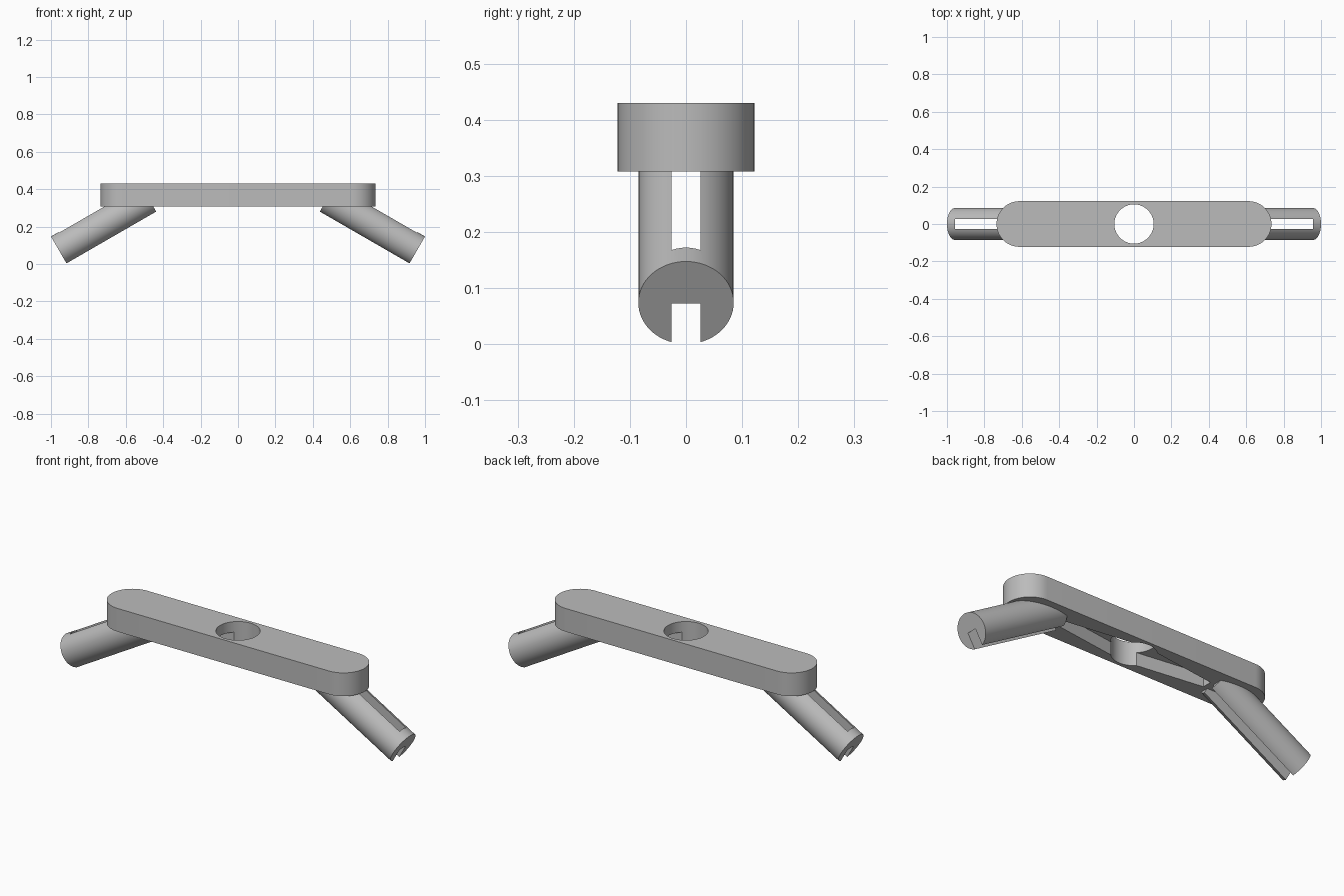
import bpy
import bmesh
from math import cos, sin, pi, radians
from mathutils import Matrix, Vector

cube = bpy.data.objects.get("Cube")
if cube:
    bpy.data.objects.remove(cube, do_unlink=True)

grey = bpy.data.materials.new("plain grey")
grey.use_nodes = True
colour = (0.5, 0.5, 0.5, 1)
grey.diffuse_color = colour
grey.node_tree.nodes["Principled BSDF"].inputs["Base Color"].default_value = colour


def prism(name, outline, low, high):
    """Extrude a flat outline between two heights."""
    bm = bmesh.new()
    face = bm.faces.new([bm.verts.new((x, y, low)) for x, y in outline])
    moved = bmesh.ops.extrude_face_region(bm, geom=[face])["geom"]
    verts = [v for v in moved if isinstance(v, bmesh.types.BMVert)]
    bmesh.ops.translate(bm, verts=verts, vec=(0, 0, high - low))
    bmesh.ops.recalc_face_normals(bm, faces=bm.faces)
    mesh = bpy.data.meshes.new(name)
    bm.to_mesh(mesh)
    bm.free()
    mesh.materials.append(grey)
    obj = bpy.data.objects.new(name, mesh)
    bpy.context.collection.objects.link(obj)
    return obj


def arc(centre_x, radius, start, end, steps):
    angles = [start + (end - start) * i / steps for i in range(steps + 1)]
    return [(centre_x + radius * cos(a), radius * sin(a)) for a in angles]


def circle(radius, steps=64):
    return arc(0, radius, 0, 2 * pi, steps)[:-1]


def activate(obj):
    bpy.ops.object.select_all(action="DESELECT")
    obj.select_set(True)
    bpy.context.view_layer.objects.active = obj


def cut(obj, cutter):
    cutter.hide_render = True
    mod = obj.modifiers.new("cut", "BOOLEAN")
    mod.operation = "DIFFERENCE"
    mod.solver = "EXACT"
    mod.object = cutter
    activate(obj)
    bpy.ops.object.modifier_apply(modifier=mod.name)
    bpy.data.objects.remove(cutter, do_unlink=True)


def smooth(obj):
    activate(obj)
    bpy.ops.object.shade_smooth_by_angle(angle=radians(30))


BOTTOM, TOP, CEILING = 0.308, 0.43, 0.375
HALF_WIDTH, HALF_LENGTH = 0.122, 0.735

# Crossbar with round ends
straight = HALF_LENGTH - HALF_WIDTH
outline = (arc(straight, HALF_WIDTH, -pi / 2, pi / 2, 32)
           + arc(-straight, HALF_WIDTH, pi / 2, 3 * pi / 2, 32))
bar = prism("crossbar", outline, BOTTOM, TOP)

# Tapered pocket in the underside, and the central hole
pocket = [(0.43, -0.025), (0.43, 0.025), (0, 0.083),
          (-0.43, 0.025), (-0.43, -0.025), (0, -0.083)]
cut(bar, prism("pocket_cutter", pocket, BOTTOM - 0.1, CEILING))
cut(bar, prism("hole_cutter", circle(0.105), BOTTOM - 0.1, TOP + 0.1))
smooth(bar)

# Slanted round legs, each split by an upright slot
for side, name in ((1, "left_leg"), (-1, "right_leg")):
    leg = prism(name, circle(0.085), 0, 0.554)
    tilt = Matrix.Rotation(radians(-60 * side), 4, "Y")
    foot = Matrix.Translation(Vector((0.9575 * side, 0, 0.0736)))
    leg.data.transform(foot @ tilt)
    inner, outer = 0.3 * side, 0.957 * side
    slot = [(inner, -0.026), (outer, -0.026), (outer, 0.026), (inner, 0.026)]
    cut(leg, prism("slot_cutter", slot, -0.1, CEILING))
    smooth(leg)
